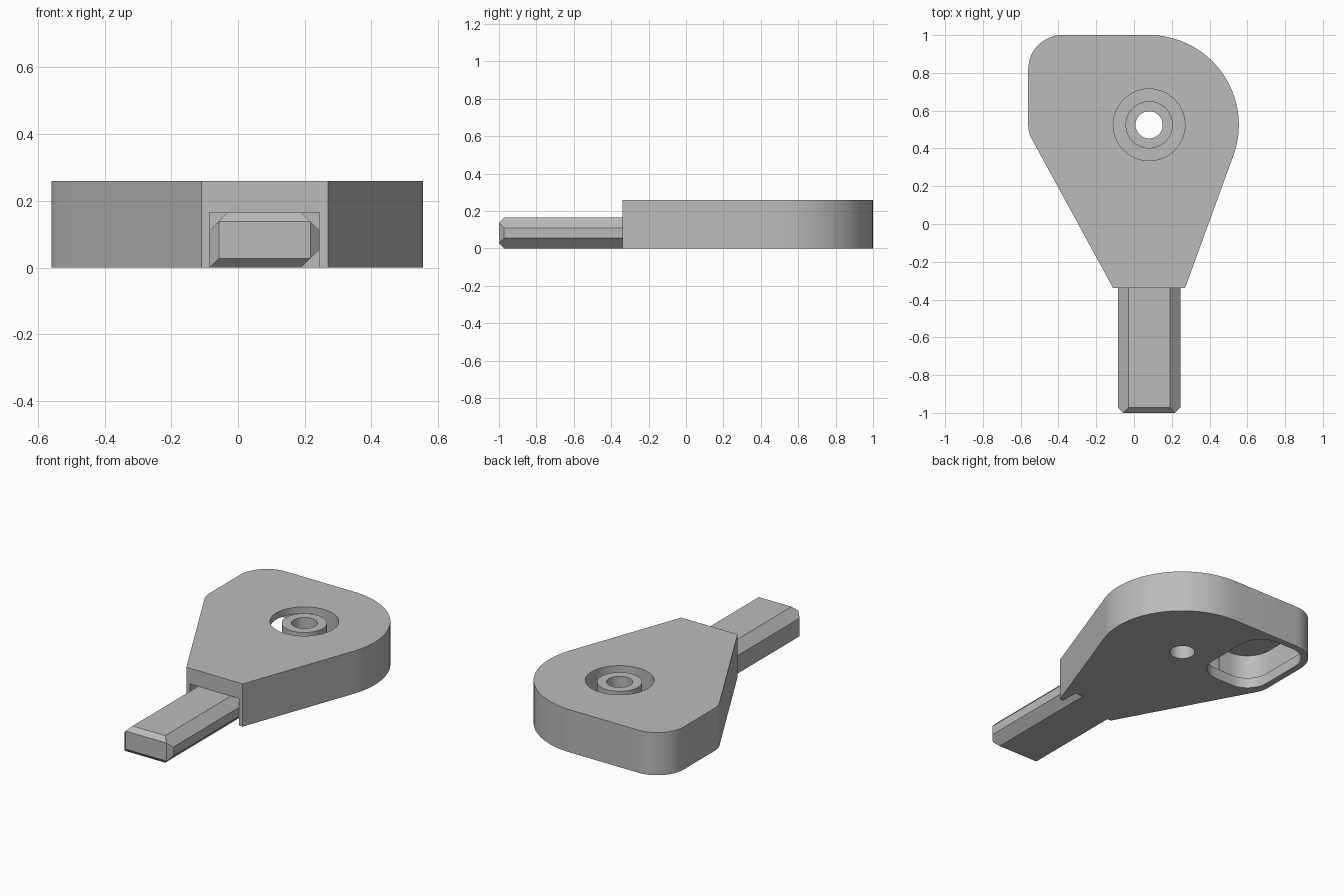
import bpy, bmesh, math

if "Cube" in bpy.data.objects:
    bpy.data.objects.remove(bpy.data.objects["Cube"])

grey = bpy.data.materials.new("plain_grey")
grey.diffuse_color = (0.5, 0.5, 0.5, 1)
grey.use_nodes = True
grey.node_tree.nodes["Principled BSDF"].inputs["Base Color"].default_value = grey.diffuse_color
CX, CY = 0.08, 0.525      # pivot hole centre


def finish(name, bm):
    bmesh.ops.recalc_face_normals(bm, faces=bm.faces)
    me = bpy.data.meshes.new(name)
    bm.to_mesh(me)
    bm.free()
    me.materials.append(grey)
    ob = bpy.data.objects.new(name, me)
    bpy.context.collection.objects.link(ob)
    return ob


def prism(name, outline, z0, z1):
    bm = bmesh.new()
    face = bm.faces.new([bm.verts.new((x, y, z0)) for x, y in outline])
    ext = bmesh.ops.extrude_face_region(bm, geom=[face])
    verts = [v for v in ext["geom"] if isinstance(v, bmesh.types.BMVert)]
    bmesh.ops.translate(bm, verts=verts, vec=(0, 0, z1 - z0))
    return finish(name, bm)


def arc(cx, cy, r, a0, a1, n):
    angles = [math.radians(a0 + (a1 - a0) * i / n) for i in range(n + 1)]
    return [(cx + r * math.cos(a), cy + r * math.sin(a)) for a in angles]


def circle(r, n=64):
    return arc(CX, CY, r, 0, 360, n)[:-1]


def rounded_rect(x0, x1, y0, y1, r):
    return (arc(x1 - r, y1 - r, r, 0, 90, 12) + arc(x0 + r, y1 - r, r, 90, 180, 12)
            + arc(x0 + r, y0 + r, r, 180, 270, 12) + arc(x1 - r, y0 + r, r, 270, 360, 12))


def rect(x0, x1, y0, y1):
    return [(x0, y0), (x1, y0), (x1, y1), (x0, y1)]


def select(ob):
    bpy.ops.object.select_all(action='DESELECT')
    ob.select_set(True)
    bpy.context.view_layer.objects.active = ob


def cut(ob, outline, z0, z1):
    cutter = prism("cutter", outline, z0, z1)
    cutter.hide_render = True
    mod = ob.modifiers.new("cut", 'BOOLEAN')
    mod.operation, mod.solver, mod.object = 'DIFFERENCE', 'EXACT', cutter
    select(ob)
    bpy.ops.object.modifier_apply(modifier=mod.name)
    bpy.data.objects.remove(cutter)


# head: teardrop plate with rounded corners
outline = [(-0.11, -0.34), (0.27, -0.34)]
outline += arc(CX, CY, 0.475, -20, 90, 32)
outline += arc(-0.38, 0.82, 0.18, 90, 180, 16)
outline += arc(-0.41, 0.523, 0.15, 180, 208.7, 6)
head = prism("head", outline, 0, 0.26)

# openings: top recess, side pocket, bottom slot, pivot hole, shaft channel
cut(head, circle(0.19), 0.065, 0.4)
cut(head, rounded_rect(-0.535, -0.105, 0.405, 0.975, 0.155), 0.065, 0.22)
cut(head, rect(-0.3, CX, 0.40, 0.71), 0.065, 0.22)
cut(head, rounded_rect(-0.52, -0.12, 0.42, 0.96, 0.14), -0.1, 0.1)
cut(head, circle(0.072), -0.1, 0.4)
cut(head, rect(-0.085, 0.245, -0.5, -0.23), -0.1, 0.165)

# pivot boss: tube standing in the recess
boss = prism("pivot_boss", circle(0.125), 0.06, 0.25)
cut(boss, circle(0.072), -0.1, 0.4)

# shaft: bar with three chamfered long edges and a bevelled tip
X0, X1, Z1, C, T = -0.085, 0.245, 0.165, 0.055, 0.0275
section = [(X0, 0), (X1 - C, 0), (X1, C), (X1, Z1 - C), (X1 - C, Z1), (X0 + C, Z1), (X0, Z1 - C)]
tip = [(X0 + T, T), (X1 - T, T), (X1 - T, Z1 - T), (X0 + T, Z1 - T)]
bm = bmesh.new()
for y, pts in ((-1, tip), (-1 + T, section), (-0.22, section)):
    for x, z in pts:
        bm.verts.new((x, y, z))
bmesh.ops.convex_hull(bm, input=bm.verts)
bmesh.ops.dissolve_limit(bm, angle_limit=0.02, verts=bm.verts, edges=bm.edges)
finish("shaft", bm)

# smooth the curved walls, keep edges sharp
for ob in (head, boss):
    select(ob)
    bpy.ops.object.shade_smooth_by_angle(angle=math.radians(30))
